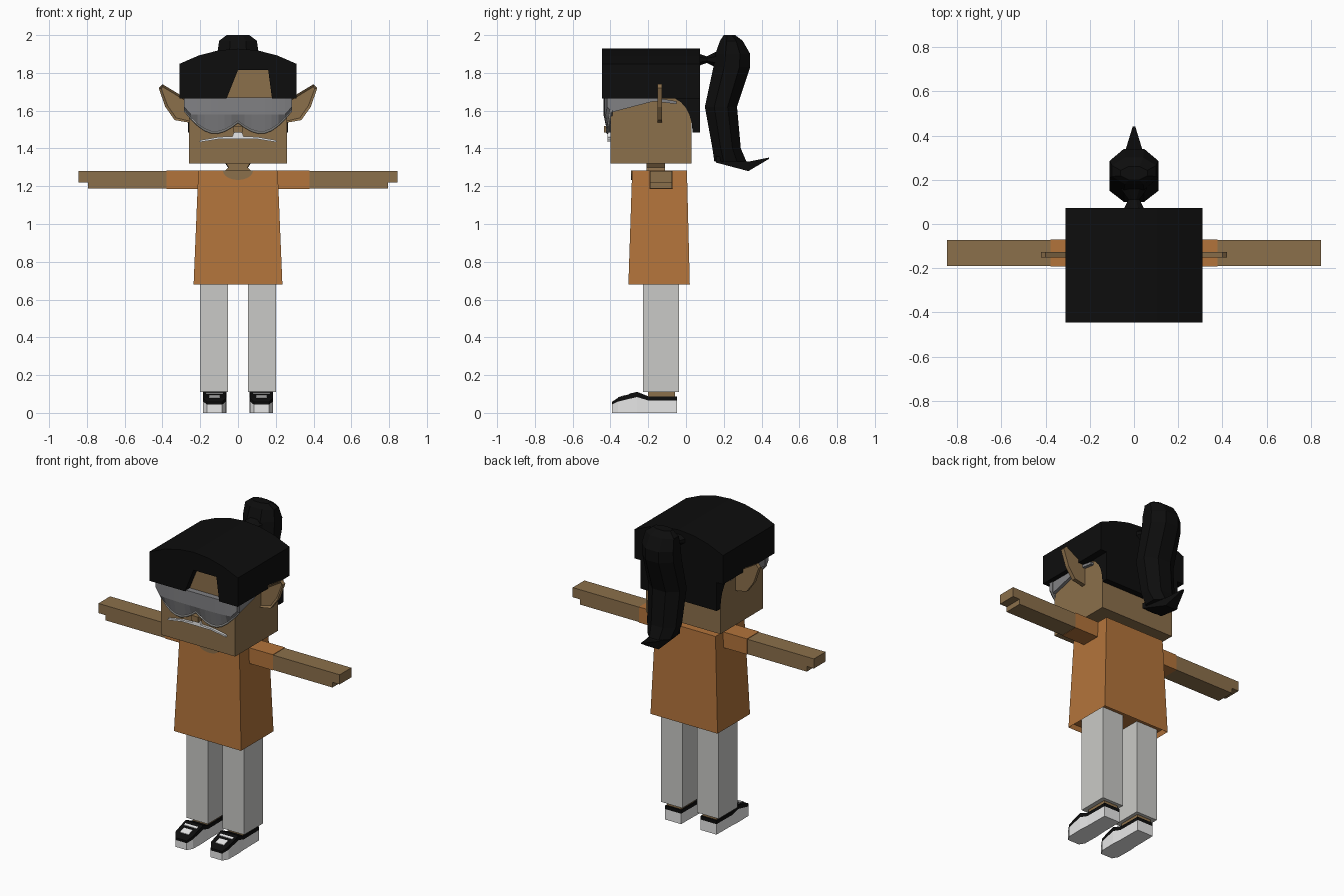
import bpy
import bmesh
from math import sin, cos, pi

cube = bpy.data.objects.get("Cube")
if cube:
    bpy.data.objects.remove(cube, do_unlink=True)


def material(name, red, green, blue):
    mat = bpy.data.materials.new(name)
    mat.use_nodes = True
    mat.diffuse_color = (red, green, blue, 1)
    shader = mat.node_tree.nodes["Principled BSDF"]
    shader.inputs["Base Color"].default_value = mat.diffuse_color
    return mat


skin = material("tan_skin", .26, .16, .07)
hair = material("black_hair", .004, .004, .004)
orange = material("orange_cloth", .45, .175, .044)
pale = material("light_grey_cloth", .59, .59, .57)
lens = material("grey_lens", .22, .22, .23)
white = material("white", .8, .8, .8)


def loft(name, mat, rings, recess=None):
    """Skin closed rings in order, cap both ends and optionally sink the first cap."""
    bm = bmesh.new()
    loops = [[bm.verts.new(point) for point in ring] for ring in rings]
    count = len(loops[0])
    for lower, upper in zip(loops, loops[1:]):
        for i in range(count):
            j = (i + 1) % count
            bm.faces.new((lower[i], lower[j], upper[j], upper[i]))
    first_cap = bm.faces.new(loops[0])
    bm.faces.new(loops[-1])
    bmesh.ops.recalc_face_normals(bm, faces=bm.faces)
    if recess:
        rim, depth = recess
        bmesh.ops.inset_region(bm, faces=[first_cap], thickness=rim, depth=-depth)
    mesh = bpy.data.meshes.new(name)
    bm.to_mesh(mesh)
    bm.free()
    mesh.materials.append(mat)
    ob = bpy.data.objects.new(name, mesh)
    bpy.context.collection.objects.link(ob)
    return ob


def flat_ring(half, front, back, z):
    """Rectangle lying level at height z."""
    return [(-half, front, z), (half, front, z), (half, back, z), (-half, back, z)]


def upright_ring(half, y, low, high, middle=0):
    """Rectangle facing the front at depth y."""
    left, right = middle + half, middle - half
    return [(left, y, low), (right, y, low), (right, y, high), (left, y, high)]


def box(name, mat, x, y, z):
    middle, half = (x[0] + x[1]) / 2, (x[1] - x[0]) / 2
    return loft(name, mat, [upright_ring(half, depth, *z, middle) for depth in y])


def front_prism(name, mat, outline, y, recess=None):
    """Extrude an x, z outline from front to back."""
    return loft(name, mat, [[(x, depth, z) for x, z in outline] for depth in y], recess)


def side_prism(name, mat, outline, x):
    """Extrude a y, z outline sideways."""
    return loft(name, mat, [[(across, y, z) for y, z in outline] for across in x])


def mirror(ob):
    """Repeat a left part on the right."""
    ob.modifiers.new("Mirror", "MIRROR")


# Shared dimensions
face, brow, head_half = -.4, 1.665, .26
shoulder, arm_low = 1.283, 1.187
arm_depth = (-.19, -.073)

# Torso, neck and neckline
loft("shirt_body", orange, [flat_ring(.235, -.305, .02, .68),
                            flat_ring(.21, -.285, .005, shoulder)], recess=(.012, .03))
loft("neck", skin, [flat_ring(half, -.21, -.11, z)
                    for half, z in ((.08, 1.27), (.05, 1.3), (.07, 1.33))])
scoop = [pi * i / 10 for i in range(11)]
front_prism("neckline", skin, [(.08 * cos(a), shoulder - .05 * sin(a)) for a in scoop],
            (-.291, -.283))

# Head and nose
box("head", skin, (-head_half, head_half), (face, .028), (1.32, 1.83))
box("nose", skin, (-.025, .025), (-.435, face), (1.485, 1.52))

# Hair cap: arched crown, notched fringe and a curved panel behind the ears
cap_half, cap_back = .31, .073
thirds = [i / 3 for i in range(-3, 4)]
crown = [(-cap_half, brow)]
crown += [(cap_half * t, 1.928 - .08 * t * t) for t in thirds]
crown += [(cap_half, brow)]
notch = [(.18, brow), (.16, 1.815), (0, 1.815), (-.06, brow)]
front_prism("hair_cap", hair, crown, (face + .01, cap_back))
front_prism("hair_fringe", hair, crown + notch, (-.445, face + .01))
nape = [pi / 2 * i / 6 for i in range(7)]
panel = [(.125 * sin(a) - .09, 1.485 + .185 * cos(a)) for a in nape]
panel += [(cap_back, 1.485), (cap_back, 1.67)]
side_prism("hair_back", hair, panel, (-.266, .266))

# Ponytail: octagonal rings, then a flicked tip
corners = [pi / 8 + pi / 4 * i for i in range(8)]
octagon = [(cos(a) / cos(pi / 8), sin(a) / cos(pi / 8)) for a in corners]


def tail_ring(front, back, z, half):
    middle, reach = (front + back) / 2, (back - front) / 2
    return [(half * u, middle + reach * v, z) for u, v in octagon]


loft("ponytail", hair, [tail_ring(*ring) for ring in (
    (.2, .26, 2, .06), (.18, .3, 1.97, .1), (.155, .34, 1.9, .11), (.145, .34, 1.83, .11),
    (.1, .27, 1.62, .11), (.14, .29, 1.4, .1), (.15, .32, 1.33, .08))])
loft("ponytail_tip", hair, [upright_ring(*ring) for ring in (
    (.07, .16, 1.325, 1.36), (.04, .33, 1.28, 1.33), (.006, .44, 1.345, 1.352))])
loft("hair_tie", hair, [[(half * u, y, 1.87 + half * v * .7) for u, v in octagon]
                        for half, y in ((.05, .06), (.025, .11), (.06, .16))])

# Wraparound eyewear with scalloped lower edge
lens_half = .285
columns = []
for i in range(-8, 9):
    t = abs(i) / 8
    low = 1.54 + .06 * t * t - .07 * sin(pi * t)
    columns.append((lens_half * i / 8, .02 * t ** 4 - .437, low))
back = face + .01
loft("lens_shield", lens, [[(x, back, 1.67), (x, y, 1.67), (x, y, max(1.58, low + .02)),
                            (x, y + .02, low), (x, back, low)] for x, y, low in columns])
rim = .006
loft("lens_rim", pale, [[(x, y + .02 + v * rim, low + u * rim) for u, v in octagon]
                        for x, y, low in columns])
mirror(side_prism("eyewear_temple", lens, [(face, 1.67), (face, 1.59), (-.17, 1.65),
                                           (-.05, 1.635), (-.05, 1.65), (-.17, 1.67)],
                  (head_half, .28)))

# Ears with sunken fronts
mirror(front_prism("ear", skin, [(.25, 1.65), (.4, 1.74), (.42, 1.72), (.385, 1.62),
                                 (.335, 1.55), (.25, 1.535)], (-.152, -.126), (.014, .01)))

# Moustache
mirror(front_prism("moustache", white, [(0, 1.45), (.1, 1.45), (.205, 1.433), (.2, 1.444),
                                        (.1, 1.461), (.03, 1.464), (.02, 1.488), (0, 1.488)],
                   (-.415, face)))

# Sleeves, arms and stepped hands
mirror(box("sleeve", orange, (.2, .378), (-.192, -.07), (arm_low - .002, shoulder + .001)))
mirror(box("arm", skin, (.37, .795), arm_depth, (arm_low, shoulder - .002)))
mirror(box("fingers", skin, (.795, .845), arm_depth, (1.22, shoulder - .002)))

# Legs and ankles
foot = .124
mirror(box("leg", pale, (.052, .202), (-.227, -.037), (.11, .72)))
mirror(box("ankle", skin, (foot - .05, foot + .05), (-.2, -.058), (.08, .13)))

# Shoes: depth, half width and top height along the foot
stations = [(-.393, .04, .058), (-.36, .06, .08), (-.26, .062, .112),
            (-.2, .058, .088), (-.048, .056, .088)]
seam = .75
mirror(loft("shoe_sole", white, [upright_ring(half, y, 0, top * seam, foot)
                                 for y, half, top in stations]))
mirror(loft("shoe_upper", hair, [upright_ring(half, y, top * seam, top, foot)
                                 for y, half, top in stations]))

# White plates lying on the sloping upper
for part, start, length, half in (("toe_cap", -.36, .04, .03), ("lace", -.3, .015, .045)):
    plate = []
    for y in (start, start + length):
        surface = .08 + .32 * (y + .36)
        plate.append(upright_ring(half, y, surface - .003, surface + .003, foot))
    mirror(loft("shoe_" + part, white, plate))
